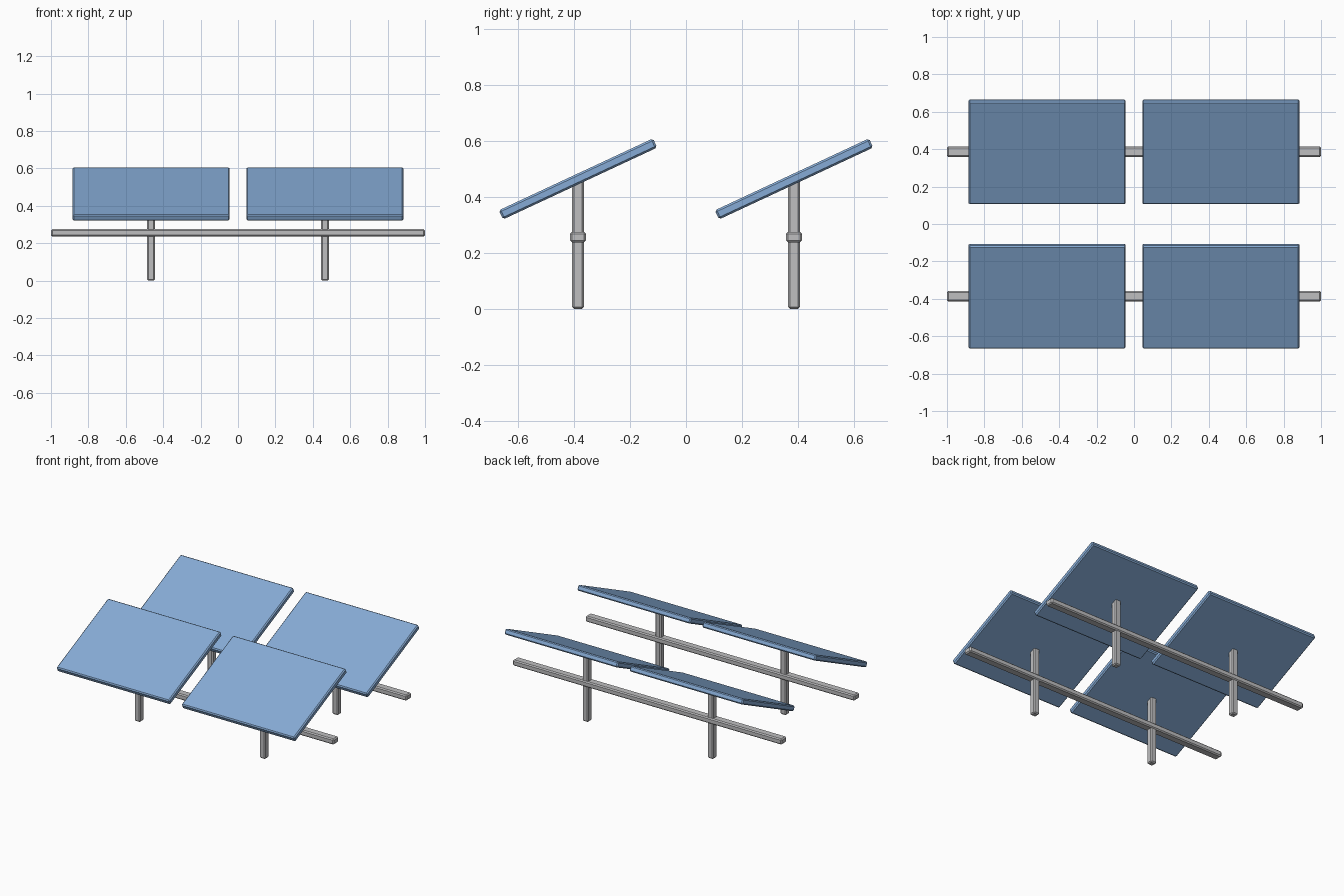
import bpy
from math import radians

cube = bpy.data.objects.get("Cube")
if cube:
    bpy.data.objects.remove(cube, do_unlink=True)


def material(name, color):
    mat = bpy.data.materials.new(name)
    mat.use_nodes = True
    mat.diffuse_color = color
    bsdf = next(n for n in mat.node_tree.nodes if n.type == 'BSDF_PRINCIPLED')
    bsdf.inputs["Base Color"].default_value = color
    return mat


PANEL_BLUE = material("panel blue", (0.24, 0.41, 0.67, 1))
METAL_GREY = material("metal grey", (0.52, 0.52, 0.53, 1))


def box(name, size, location, mat, bevel, tilt=0.0):
    """Chamfered box, optionally tilted about x."""
    bpy.ops.mesh.primitive_cube_add(size=1, location=location)
    obj = bpy.context.object
    obj.name = name
    obj.scale = size
    bpy.ops.object.transform_apply(location=False, rotation=False, scale=True)
    obj.rotation_euler.x = tilt
    obj.data.materials.append(mat)
    mod = obj.modifiers.new("Chamfer", 'BEVEL')
    mod.width = bevel
    mod.segments = 1
    return obj


ROW_Y = 0.386
COLUMN_X = 0.465
TILT = radians(25)

for row, y in (("front", -ROW_Y), ("back", ROW_Y)):
    # Long rail joining the posts of the row
    box(f"{row}_rail", (2.0, 0.056, 0.038), (0, y, 0.256), METAL_GREY, 0.007)
    for side, x in (("left", COLUMN_X), ("right", -COLUMN_X)):
        # Post ends inside the panel it carries
        box(f"{row}_{side}_post", (0.043, 0.043, 0.46), (x, y, 0.23), METAL_GREY, 0.007)
        # Tilted panel
        box(f"{row}_{side}_panel", (0.84, 0.608, 0.036), (x, y, 0.464), PANEL_BLUE, 0.007, TILT)
